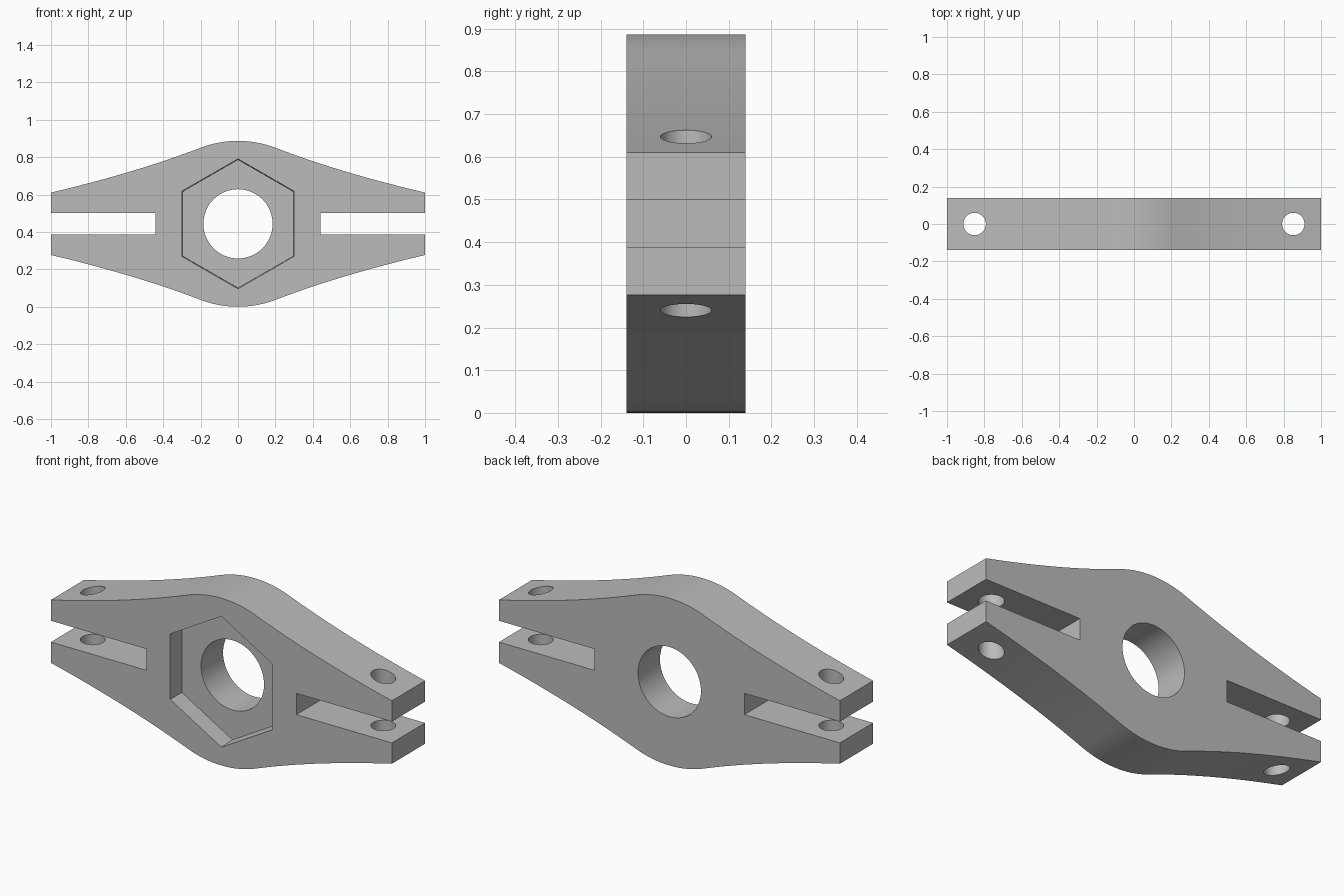
import bpy, bmesh, math

if "Cube" in bpy.data.objects:
    bpy.data.objects.remove(bpy.data.objects["Cube"], do_unlink=True)

MID = 0.4435      # height of the centre line
HALF_D = 0.139    # half thickness
SLOT_X, SLOT_H = 0.44, 0.0565
TIP_H = 0.167     # half height at the tips

grey = bpy.data.materials.new("plain grey")
grey.use_nodes = True
grey.diffuse_color = (0.5, 0.5, 0.5, 1)
grey.node_tree.nodes["Principled BSDF"].inputs["Base Color"].default_value = (0.5, 0.5, 0.5, 1)


def upper_edge():
    """Right half of the top edge: rounded crown, then a shallow hollow flank."""
    r, end = 0.56, math.radians(21)
    pts = [(r * math.sin(end * i / 8), MID - r + r * math.cos(end * i / 8)) for i in range(9)]
    (x0, h0), slope0 = pts[-1], math.tan(end)
    # control point where the crown tangent meets the tip tangent
    slope1 = 0.235
    cx = (TIP_H + slope1 - h0 - slope0 * x0) / (slope1 - slope0)
    ch = h0 - slope0 * (cx - x0)
    for i in range(1, 13):
        t = i / 12
        a, b, c = (1 - t) ** 2, 2 * t * (1 - t), t * t
        pts.append((a * x0 + b * cx + c, a * h0 + b * ch + c * TIP_H))
    return pts


# Outline of the plate with an open slot at each end
quarter = upper_edge() + [(1, SLOT_H), (SLOT_X, SLOT_H)]
right = quarter + [(x, -h) for x, h in reversed(quarter)]
outline = right + [(-x, -h) for x, h in right[1:-1]]

bm = bmesh.new()
face = bm.faces.new([bm.verts.new((x, -HALF_D, MID + h)) for x, h in outline])
ext = bmesh.ops.extrude_face_region(bm, geom=[face])
bmesh.ops.translate(bm, vec=(0, 2 * HALF_D, 0),
                    verts=[v for v in ext["geom"] if isinstance(v, bmesh.types.BMVert)])
bmesh.ops.remove_doubles(bm, verts=bm.verts[:], dist=1e-5)
bmesh.ops.recalc_face_normals(bm, faces=bm.faces[:])
mesh = bpy.data.meshes.new("clamp_plate")
bm.to_mesh(mesh)
bm.free()
plate = bpy.data.objects.new("clamp_plate", mesh)
bpy.context.collection.objects.link(plate)
mesh.materials.append(grey)


def cut(name, sides, r1, r2, depth, loc, rot=(0, 0, 0)):
    """Subtract a cone or cylinder from the plate, then discard the cutter."""
    bpy.ops.mesh.primitive_cone_add(vertices=sides, radius1=r1, radius2=r2,
                                    depth=depth, location=loc, rotation=rot)
    cutter = bpy.context.object
    cutter.name = name
    cutter.hide_render = True
    cutter.data.materials.append(grey)
    mod = plate.modifiers.new(name, "BOOLEAN")
    mod.operation, mod.solver, mod.object = "DIFFERENCE", "EXACT", cutter
    bpy.ops.object.select_all(action="DESELECT")
    plate.select_set(True)
    bpy.context.view_layer.objects.active = plate
    bpy.ops.object.modifier_apply(modifier=name)
    bpy.data.objects.remove(cutter, do_unlink=True)


# Hexagonal nut pocket in the front, slightly tapered
FACING = (math.pi / 2, 0, 0)
cut("hex_pocket", 6, 0.343, 0.3513, 0.193, (0, -0.1425, MID), FACING)
# Central bore
cut("bore", 64, 0.185, 0.185, 1, (0, 0, MID), FACING)
# Vertical bolt holes through both ears
for side in (-1, 1):
    cut("bolt_hole", 48, 0.06, 0.06, 2, (side * 0.852, 0, MID))

bpy.ops.object.shade_smooth_by_angle(angle=math.radians(25))
